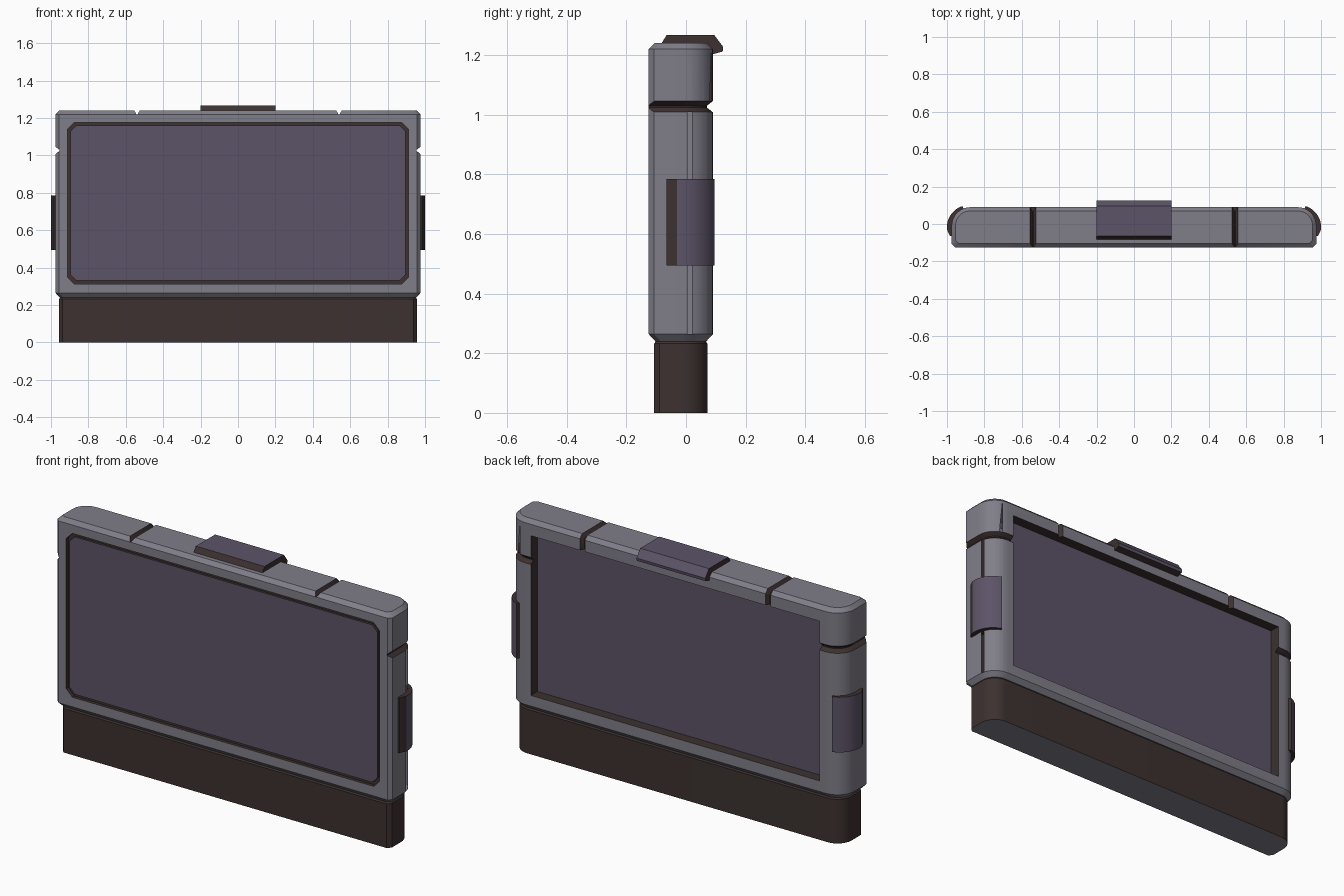
import bpy, bmesh, math
from mathutils import Vector

if "Cube" in bpy.data.objects:
    bpy.data.objects.remove(bpy.data.objects["Cube"])


def material(name, rgb):
    m = bpy.data.materials.new(name)
    m.diffuse_color = (*rgb, 1)
    m.use_nodes = True
    m.node_tree.nodes["Principled BSDF"].inputs["Base Color"].default_value = m.diffuse_color
    return m


MATS = [material("grey_shell", (0.215, 0.207, 0.247)),
        material("dark_brown", (0.045, 0.031, 0.029)),
        material("purple_panel", (0.108, 0.088, 0.138))]
GREY, DARK, PURPLE = 0, 1, 2


def finish(name, bm, rule, smooth=True):
    """Turn a bmesh into an object; rule(normal, centre) gives the colour."""
    bmesh.ops.recalc_face_normals(bm, faces=bm.faces[:])
    bm.normal_update()
    for f in bm.faces:
        f.material_index = rule(f.normal, f.calc_center_median())
    me = bpy.data.meshes.new(name)
    bm.to_mesh(me)
    bm.free()
    for m in MATS:
        me.materials.append(m)
    ob = bpy.data.objects.new(name, me)
    bpy.context.collection.objects.link(ob)
    if smooth:
        smooth_shade(ob)
    return ob


def smooth_shade(ob):
    bpy.ops.object.select_all(action='DESELECT')
    ob.select_set(True)
    bpy.context.view_layer.objects.active = ob
    bpy.ops.object.shade_smooth_by_angle(angle=math.radians(30))


def loft(bm, rings):
    """Skin a stack of equal-sized point loops and cap both ends."""
    vs = [[bm.verts.new(p) for p in r] for r in rings]
    n = len(vs[0])
    for a, b in zip(vs, vs[1:]):
        for i in range(n):
            j = (i + 1) % n
            bm.faces.new((a[i], a[j], b[j], b[i]))
    bm.faces.new(vs[0])
    bm.faces.new(vs[-1])


def arc(cx, cy, rx, ry, a0, a1, n=10):
    return [(cx + rx * math.cos(math.radians(a0 + (a1 - a0) * i / n)),
             cy + ry * math.sin(math.radians(a0 + (a1 - a0) * i / n))) for i in range(n + 1)]


def outline(d, c=0.018):
    """Plan outline inset by d: round back corners, chamfered front corners."""
    h, y0 = 0.975 - d, -0.125 + d
    half = [(h - c, y0), (h, y0 + c)] + arc(0.875, -0.01, 0.1 - d, 0.1 - d, 0, 90)
    return half + [(-x, y) for x, y in reversed(half)]


def stack(bm, levels):
    loft(bm, [[(x, y, z) for x, y in outline(d)] for z, d in levels])


def octagon(hx, z0, z1, c, y):
    return [(-hx + c, y, z0), (hx - c, y, z0), (hx, y, z0 + c), (hx, y, z1 - c),
            (hx - c, y, z1), (-hx + c, y, z1), (-hx, y, z1 - c), (-hx, y, z0 + c)]


def groove(bm, path, place, w=0.018, depth=0.02):
    """Sweep a V section along a 2D path whose outside lies to its right."""
    rings = []
    for i, p in enumerate(path):
        p = Vector(p)
        ns = []
        for a, b in ((i - 1, i), (i, i + 1)):
            if a >= 0 and b < len(path):
                t = (Vector(path[b]) - Vector(path[a])).normalized()
                ns.append(Vector((t.y, -t.x)))
        n = sum(ns, Vector((0, 0))).normalized()
        n = n / n.dot(ns[0])
        o, q = p + n * 0.006, p - n * depth
        rings.append([place(o, -w * 1.3), place(o, w * 1.3), place(q, 0.003), place(q, -0.003)])
    loft(bm, rings)


def cut(target, cutter):
    cutter.hide_render = True
    mod = target.modifiers.new("cut", 'BOOLEAN')
    mod.operation, mod.solver, mod.object = 'DIFFERENCE', 'EXACT', cutter
    bpy.context.view_layer.objects.active = target
    bpy.ops.object.modifier_apply(modifier=mod.name)
    bpy.data.objects.remove(cutter)


# Shell: chamfered block with round back corners
bm = bmesh.new()
stack(bm, [(0.24, 0.022), (0.264, 0), (1.22, 0), (1.24, 0.02)])
shell = finish("shell", bm, lambda n, c: GREY, smooth=False)

# Dark V grooves over the top and round the sides
bm = bmesh.new()
side = [(0.975, -0.2)] + arc(0.875, -0.01, 0.1, 0.1, 0, 90) + [(0.8, 0.09)]
over = [(-0.2, 1.24), (0.07, 1.24), (0.09, 1.22), (0.09, 1.1)]
for s in (1, -1):
    groove(bm, side, lambda p, t: (s * p.x, p.y, 1.027 + t))
    # reversed path keeps the outside on the right
    groove(bm, over[::-1], lambda p, t: (s * 0.54 + t * 0.8, p.x, p.y))
cut(shell, finish("groove_cutter", bm, lambda n, c: DARK, smooth=False))

# Back recess: dark walls, purple floor
bm = bmesh.new()
loft(bm, [[(-0.84, y, 0.32), (0.84, y, 0.32), (0.84, y, 1.16), (-0.84, y, 1.16)]
          for y in (0.035, 0.3)])
cut(shell, finish("recess_cutter", bm, lambda n, c: PURPLE if n.y < -0.5 else DARK, smooth=False))

# Front pocket that leaves a dark line round the screen
bm = bmesh.new()
loft(bm, [octagon(0.912, 0.314, 1.176, 0.036, y) for y in (-0.3, -0.108)])
cut(shell, finish("pocket_cutter", bm, lambda n, c: DARK, smooth=False))
smooth_shade(shell)

# Front screen
bm = bmesh.new()
loft(bm, [octagon(0.895, 0.331, 1.159, 0.03, y) for y in (-0.121, -0.105)])
finish("front_screen", bm, lambda n, c: PURPLE if n.y < -0.5 else DARK, smooth=False)

# Base plinth with a grey underside
bm = bmesh.new()
stack(bm, [(0, 0.018), (0.232, 0.018), (0.245, 0.028)])
finish("base", bm, lambda n, c: GREY if n.z < -0.5 else DARK)

# Side clips wrapping the round back corners
clip = [(0.955, -0.065), (0.984, -0.065), (1.0, -0.03)] + \
    arc(0.875, -0.015, 0.125, 0.118, 0, 70) + [(0.905, 0.07), (0.945, 0.03)]
for s, label in ((1, "right"), (-1, "left")):
    bm = bmesh.new()
    loft(bm, [[(s * x, y, z) for x, y in clip] for z in (0.495, 0.785)])
    finish(label + "_clip", bm,
           lambda n, c: PURPLE if n.x * s > 0.2 and n.y > -0.1 else DARK)

# Top clip hooked over the back edge
hook = [(-0.085, 1.235), (-0.065, 1.267), (0.095, 1.267), (0.125, 1.227),
        (0.123, 1.212), (0.09, 1.203), (0.08, 1.225)]
bm = bmesh.new()
loft(bm, [[(x, y, z) for y, z in hook] for x in (-0.2, 0.2)])
finish("top_clip", bm,
       lambda n, c: PURPLE if (n.z > 0.2 and n.y > -0.1) or n.y > 0.8 else DARK)
